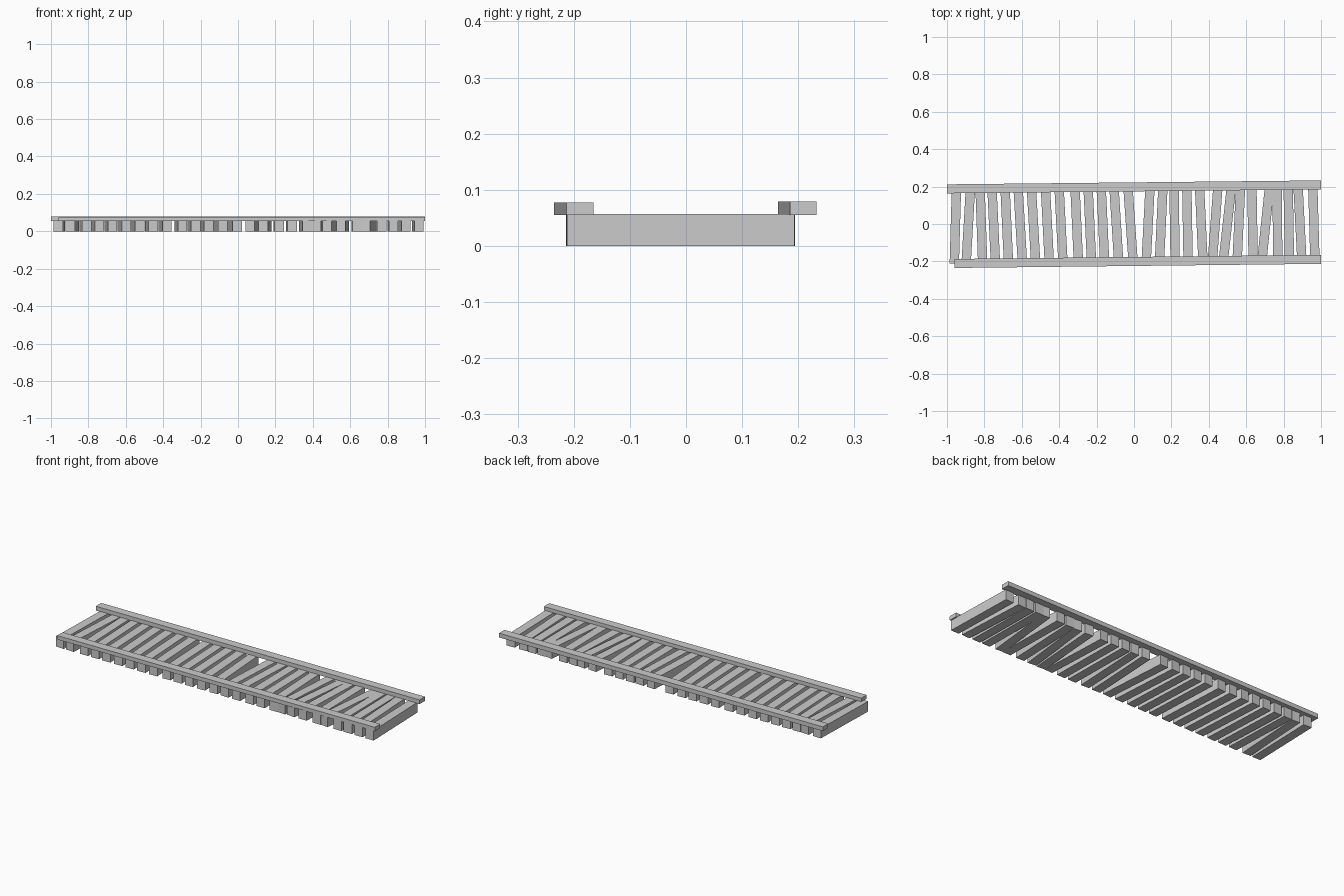
import bpy, math


def box(name, loc, size, angle=0.0):
    bpy.ops.mesh.primitive_cube_add(size=1, location=loc, rotation=(0, 0, angle))
    ob = bpy.context.object
    ob.name = name
    ob.scale = size
    return ob


# Slightly crooked cross slats: (centre x, sideways drift from front to back)
SLATS = [
    (-0.955, 0.010), (-0.886, 0.020), (-0.816, -0.012), (-0.750, -0.016),
    (-0.680, -0.016), (-0.608, -0.020), (-0.537, -0.020), (-0.463, -0.018),
    (-0.390, -0.018), (-0.306, -0.016), (-0.236, -0.016), (-0.166, -0.016),
    (-0.094, -0.022), (-0.018, -0.024), (0.075, 0.018), (0.145, 0.016),
    (0.217, -0.005), (0.286, -0.006), (0.360, -0.016), (0.433, 0.026),
    (0.498, 0.038), (0.560, 0.016), (0.634, -0.006), (0.703, 0.036),
    (0.767, -0.003), (0.828, -0.006), (0.888, -0.018), (0.962, -0.010),
]
for i, (x, drift) in enumerate(SLATS):
    box(f"slat_{i + 1}", (x, -0.01, 0.0285), (0.05, 0.405, 0.057),
        -math.atan2(drift, 0.348))


# Long rails laid on top, each running at a small angle
def rail(name, x0, x1, y0, y1, z0, z1):
    box(name, ((x0 + x1) / 2, (y0 + y1) / 2, (z0 + z1) / 2),
        (math.hypot(x1 - x0, y1 - y0), 0.048, z1 - z0),
        math.atan2(y1 - y0, x1 - x0))


rail("back_rail", -1.0, 1.0, 0.188, 0.209, 0.055, 0.079)
rail("front_rail", -0.96, 1.0, -0.211, -0.189, 0.055, 0.077)
